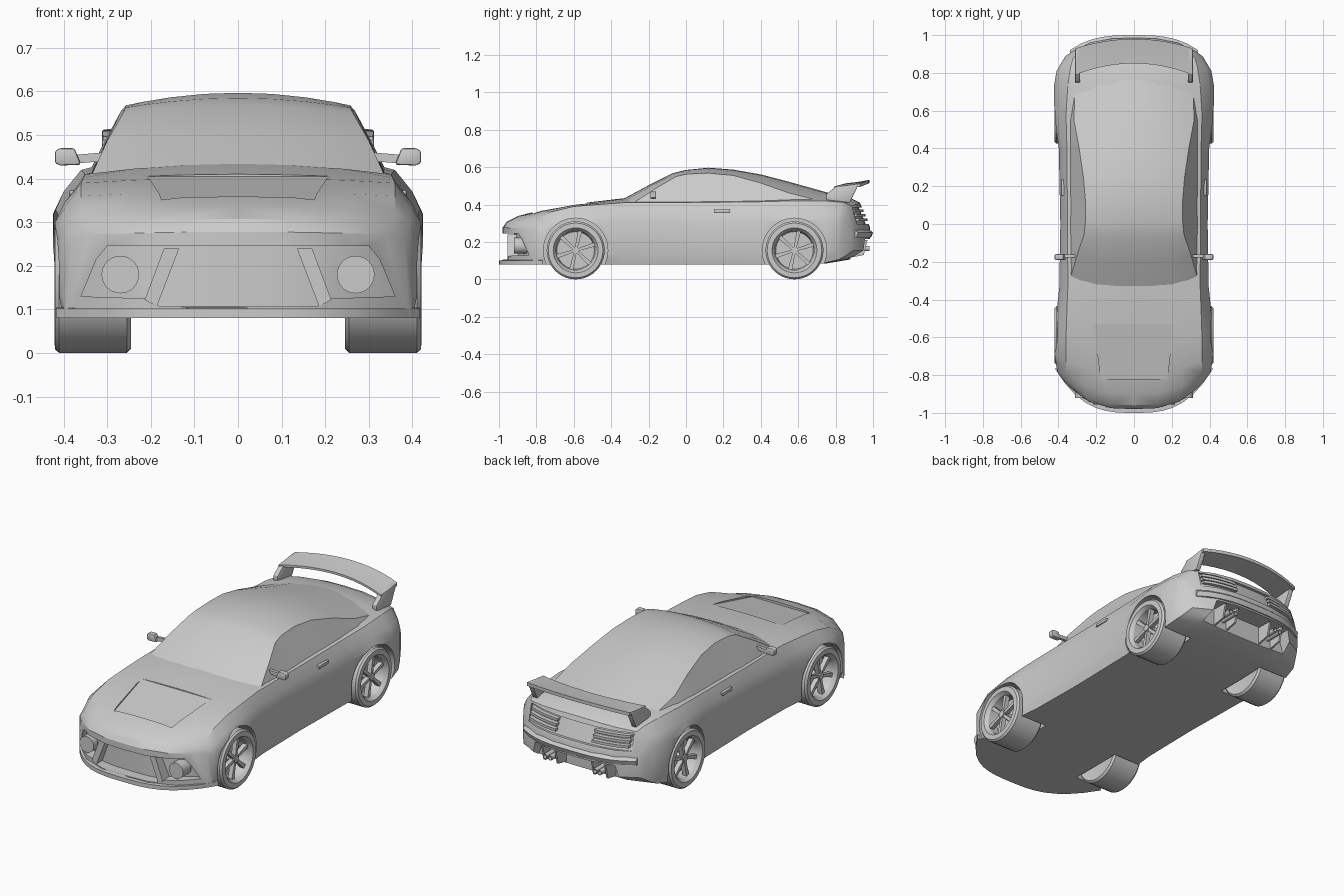
import bpy, bmesh
from math import sin, cos, pi, radians

if "Cube" in bpy.data.objects:
    bpy.data.objects.remove(bpy.data.objects["Cube"])

GREY = (0.6, 0.6, 0.6, 1)
paint = bpy.data.materials.new("plain_grey")
paint.use_nodes = True
paint.diffuse_color = GREY
paint.node_tree.nodes["Principled BSDF"].inputs["Base Color"].default_value = GREY


def apply(obj, kind, **settings):
    mod = obj.modifiers.new(kind.lower(), kind)
    for key, value in settings.items():
        setattr(mod, key, value)
    bpy.context.view_layer.objects.active = obj
    bpy.ops.object.modifier_apply(modifier=mod.name)


def make(name, verts, faces, mirror=False, bevel=0):
    """Mesh object from points and faces, optionally mirrored and bevelled."""
    bm = bmesh.new()
    vs = [bm.verts.new(v) for v in verts]
    for face in faces:
        ids = list(dict.fromkeys(face))
        if len(ids) > 2:
            bm.faces.new([vs[i] for i in ids])
    bmesh.ops.recalc_face_normals(bm, faces=bm.faces)
    mesh = bpy.data.meshes.new(name)
    bm.to_mesh(mesh)
    bm.free()
    obj = bpy.data.objects.new(name, mesh)
    bpy.context.collection.objects.link(obj)
    mesh.materials.append(paint)
    if bevel:
        apply(obj, "BEVEL", width=bevel, segments=2)
    if mirror:
        apply(obj, "MIRROR", use_clip=True, merge_threshold=0.0005)
    return obj


def half_loft(name, rings):
    """Skin half rings (bottom centre to top centre), cap the ends, mirror."""
    n, last = len(rings[0]), len(rings) - 1
    faces = []
    for r in range(last):
        for i in range(n - 1):
            a = r * n + i
            faces.append((a, a + 1, a + n + 1, a + n))
    for base in (0, last * n):
        for j in range(n // 2):
            faces.append([base + k for k in (j, j + 1, n - 2 - j, n - 1 - j)])
    return make(name, [p for ring in rings for p in ring], faces, mirror=True)


def bar(name, x0, x1, section, steps=12, mirror=False):
    """Sweep a closed section(x) of (y, z) points across the width."""
    xs = [x0 + (x1 - x0) * i / steps for i in range(steps + 1)]
    rings = [[(x, y, z) for y, z in section(x)] for x in xs]
    n = len(rings[0])
    faces = [(r * n + i, r * n + (i + 1) % n, (r + 1) * n + (i + 1) % n, (r + 1) * n + i)
             for r in range(steps) for i in range(n)]
    faces += [range(n), range(steps * n, steps * n + n)]
    return make(name, [p for ring in rings for p in ring], faces, mirror)


def prism(name, outline, axis, lo, hi, mirror=True, bevel=0):
    """Extrude a 2D outline along an axis."""
    n = len(outline)
    place = {"x": lambda p, d: (d, p[0], p[1]), "y": lambda p, d: (p[0], d, p[1]),
             "z": lambda p, d: (p[0], p[1], d)}[axis]
    verts = [place(p, d) for d in (lo, hi) for p in outline]
    faces = [range(n), range(n, 2 * n)]
    faces += [(i, (i + 1) % n, n + (i + 1) % n, n + i) for i in range(n)]
    return make(name, verts, faces, mirror, bevel)


def circle(cx, cy, r, n=32):
    return [(cx + r * cos(2 * pi * i / n), cy + r * sin(2 * pi * i / n)) for i in range(n)]


def rect(a0, a1, b0, b1):
    return [(a0, b0), (a1, b0), (a1, b1), (a0, b1)]


def cut(obj, cutter):
    apply(obj, "BOOLEAN", operation="DIFFERENCE", object=cutter, solver="EXACT")
    bpy.data.objects.remove(cutter)


def bow(x):
    return (abs(x) / 0.41) ** 3


# Main body: y, sweep, floor, width, waist, shoulder width, shoulder, crown
STATIONS = [
    (-.98, .20, .08, .405, .25, .34, .272, .278), (-.96, .20, .08, .41, .26, .355, .295, .308),
    (-.90, .17, .08, .415, .28, .36, .325, .338), (-.78, .08, .08, .42, .30, .36, .36, .37),
    (-.60, 0, .08, .418, .30, .36, .39, .402), (-.45, 0, .08, .408, .30, .355, .402, .42),
    (-.33, 0, .08, .395, .30, .35, .41, .434), (0, 0, .08, .39, .30, .352, .41, .44),
    (.40, 0, .08, .398, .31, .355, .415, .46), (.58, 0, .08, .422, .32, .36, .42, .475),
    (.75, -.02, .085, .424, .32, .35, .42, .465), (.87, -.06, .105, .41, .32, .335, .412, .44),
    (.93, -.10, .125, .39, .31, .32, .393, .41), (.985, -.14, .155, .365, .25, .33, .265, .275),
]


def body_ring(y, sweep, floor, w, waist, ws, zs, top):
    spread = (0, .35, .7, 1)
    pts = [(f * w * .97, floor) for f in spread]
    pts += [(w, floor + .05), (w, waist), (ws + (w - ws) * .65, (waist + zs) / 2)]
    pts += [(f * ws, zs + (top - zs) * (1 - f * f)) for f in reversed(spread)]
    return [(x, y + sweep * bow(x), z) for x, z in pts]


body = half_loft("body", [body_ring(*s) for s in STATIONS])

# Wheel arches
AXLES = {"front": -.59, "rear": .58}
for y in AXLES.values():
    cut(body, prism("arch_cutter", circle(y, .155, .172, 48), "x", .235, .6))

# Front mouth
mouth = [(0, .107), (.1, .107), (.18, .107), (.21, .125), (.36, .13),
         (.325, .215), (.3, .245), (.18, .245), (.1, .245), (0, .245)]
cut(body, half_loft("mouth_cutter", [[(x, y + s * bow(x), z) for x, z in mouth]
                                     for y, s in ((-1.1, 0), (-.92, .17))]))

# Sunken bonnet panel
panel = [(-.175, -.82), (.175, -.82), (.21, -.53), (-.21, -.53)]
bonnet = prism("bonnet_cutter", panel, "z", .347, .5, mirror=False)
for v in bonnet.data.vertices:
    if v.co.z < .4 and v.co.y > -.6:
        v.co.z = .405
cut(body, bonnet)


# Tail light recess and diffuser recess
def tail(x, z):
    return .93 + (.405 - z) * .42 - .12 * bow(x)


cut(body, bar("tail_cutter", -.31, .31, lambda x: [
    (tail(x, .295) - .015, .295), (1.1, .295), (1.1, .385), (tail(x, .385) - .015, .385)]))
diffuser = [(-.29, .05), (.29, .05), (.24, .215), (-.24, .215)]
cut(body, prism("diffuser_cutter", diffuser, "y", .88, 1.1, mirror=False))

# Cabin: y, sweep, base width, roof edge width, roof edge height, centre height
CABIN = [
    (-.345, .12, .345, .335, .41, .425), (-.2, .1, .35, .3, .487, .503),
    (-.07, .06, .352, .264, .55, .568), (.0, .02, .352, .258, .563, .585),
    (.12, 0, .352, .257, .568, .597), (.25, 0, .354, .268, .556, .587),
    (.4, 0, .356, .29, .515, .561), (.55, 0, .358, .318, .462, .522), (.8, 0, .34, .31, .4, .452),
]


def cabin_ring(y, sweep, wb, wr, edge, top):
    spread = (0, .3, .6, .85, 1)
    pts = [(f * wb, .38) for f in spread]
    pts += [(f * wr, edge + (top - edge) * (1 - f * f)) for f in reversed(spread)]
    return [(x, y + sweep * bow(x), z) for x, z in pts]


half_loft("cabin", [cabin_ring(*s) for s in CABIN])

# Front splitter, lamps and struts
bar("splitter", -.418, .418, lambda x: [
    (-1 + .22 * bow(x), .08), (-.765, .08), (-.765, .105), (-1 + .22 * bow(x), .102)], 16)
prism("headlamps", circle(.27, .18, .043), "y", -.92, -.85)
prism("mouth_struts", [(.186, .107), (.214, .122), (.17, .24), (.135, .24)], "y", -.955, -.88)

# Rear bumper lip, tail bars, diffuser fins and exhausts
bar("bumper_lip", -.34, .34, lambda x: [
    (y - .14 * bow(x), z) for y, z in ((.96, .22), (.99, .225), (1, .25), (.97, .275))])
for k in range(3):
    z = .312 + .024 * k
    bar(f"tail_bar_{k + 1}", .11, .3, lambda x: [
        (tail(x, z) - .03, z), (tail(x, z) + .003, z),
        (tail(x, z) + .003, z + .014), (tail(x, z) - .03, z + .014)], 5, mirror=True)
for k, x in enumerate((.11, .19)):
    prism(f"diffuser_fin_{k + 1}", [(.87, .115), (.95, .13), (.97, .21), (.87, .21)],
          "x", x - .005, x + .005)
for k, x in enumerate((.135, .165)):
    pipe = prism(f"exhaust_{k + 1}", circle(x, .165, .014, 16), "y", .87, .98)
    cut(pipe, prism("pipe_cutter", circle(x, .165, .01, 16), "y", .95, 1.1))


# Rear wing and its legs
def wing_section(x):
    f = (x / .31) ** 2
    yf, yr, zf, zr = .85 - .06 * f, .98 - .05 * f, .513 - .017 * f, .532 - .02 * f
    return [(yf, zf - .012), (yr, zr - .018), (yr, zr), ((yf + yr) / 2, (zf + zr) / 2 - .002), (yf, zf)]


bar("rear_wing", -.31, .31, wing_section)
prism("wing_legs", [(.75, .42), (.75, .455), (.80, .495), (.92, .512), (.915, .49), (.875, .41)],
      "x", .285, .312, bevel=.004)

# Door mirrors and handles
prism("mirror_heads", [(.36, .432), (.41, .43), (.42, .437), (.42, .463), (.41, .47), (.375, .47)],
      "y", -.19, -.16, bevel=.005)
prism("mirror_arms", [(.31, .44), (.37, .435), (.37, .455), (.31, .46)], "y", -.178, -.162)
prism("door_handles", rect(.15, .235, .357, .374), "x", .35, .386, bevel=.003)

# Wheels: lathed tyre and rim, hub and spokes
WHEEL = [(.25, 0), (.25, .13), (.245, .145), (.255, .155), (.41, .155), (.42, .146),
         (.421, .12), (.412, .113), (.402, .106), (.35, .1), (.35, 0)]
SIDES = 40
for place, y in AXLES.items():
    verts = [(x, a, b) for x, r in WHEEL for a, b in circle(y, .155, max(r, .001), SIDES)]
    faces = [(r * SIDES + i, r * SIDES + (i + 1) % SIDES, (r + 1) * SIDES + (i + 1) % SIDES,
              (r + 1) * SIDES + i) for r in range(len(WHEEL) - 1) for i in range(SIDES)]
    make(f"{place}_wheels", verts, faces, mirror=True)
    prism(f"{place}_hubs", circle(y, .155, .019, 16), "x", .34, .405)
    for k in range(6):
        a = 2 * pi * k / 6 + .3
        spoke = [(y + u * cos(a) - v * sin(a), .155 + u * sin(a) + v * cos(a))
                 for u, v in ((.01, -.007), (.108, -.011), (.108, .011), (.01, .007))]
        prism(f"{place}_spokes_{k + 1}", spoke, "x", .375, .4)

# Smooth shading with sharp creases
for obj in bpy.context.scene.objects:
    obj.select_set(obj.type == "MESH")
bpy.ops.object.shade_smooth_by_angle(angle=radians(28))
